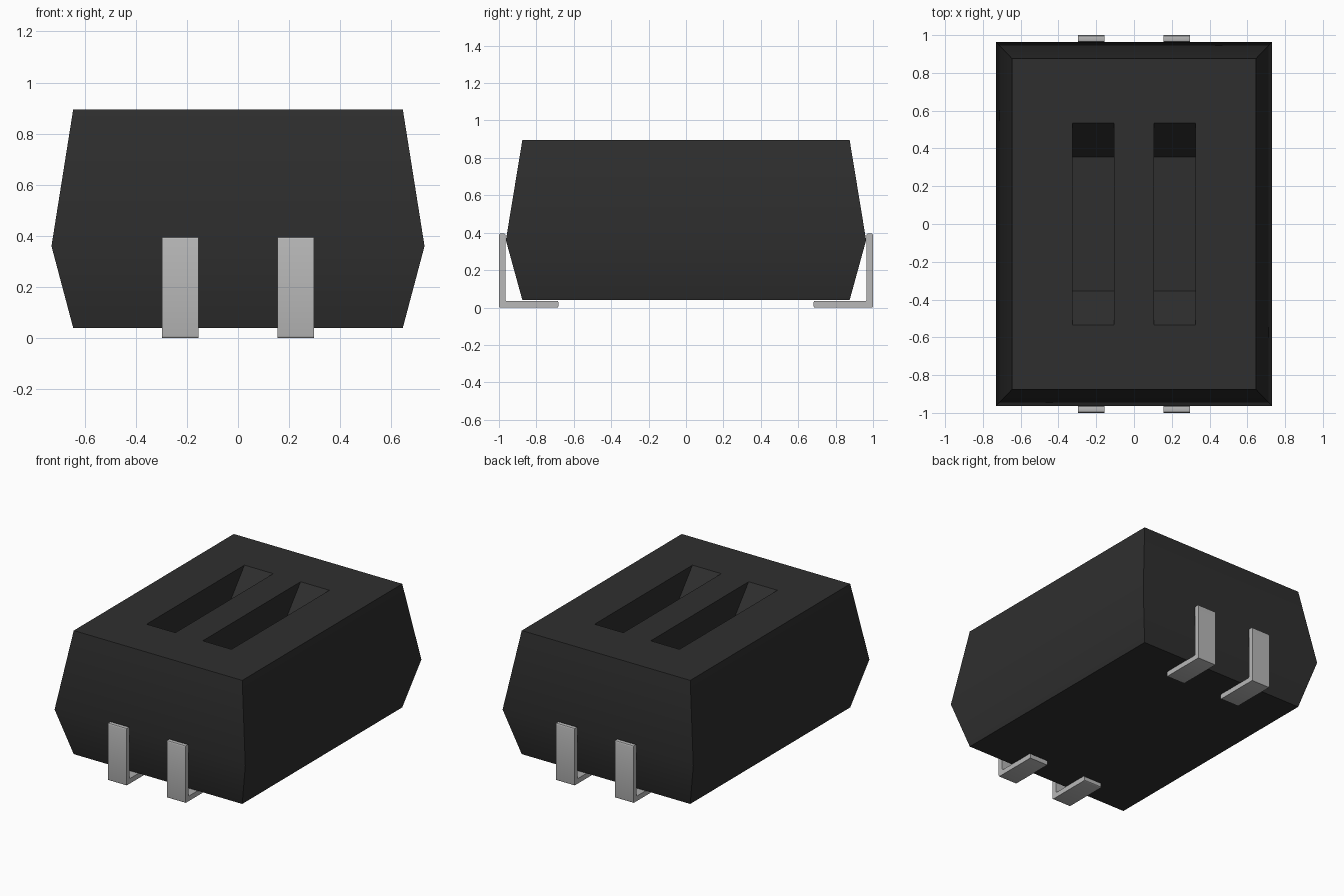
import bpy, bmesh, math

cube = bpy.data.objects.get("Cube")
if cube:
    bpy.data.objects.remove(cube, do_unlink=True)


def material(name, value, roughness):
    m = bpy.data.materials.new(name)
    m.use_nodes = True
    m.diffuse_color = (value, value, value, 1)
    shader = m.node_tree.nodes["Principled BSDF"]
    shader.inputs["Base Color"].default_value = m.diffuse_color
    shader.inputs["Roughness"].default_value = roughness
    return m


black = material("black plastic", 0.028, 0.6)
silver = material("silver metal", 0.48, 0.4)


def add_object(name, bm, mat):
    bmesh.ops.recalc_face_normals(bm, faces=bm.faces)
    mesh = bpy.data.meshes.new(name)
    bm.to_mesh(mesh)
    bm.free()
    mesh.materials.append(mat)
    ob = bpy.data.objects.new(name, mesh)
    bpy.context.collection.objects.link(ob)
    return ob


def smooth(ob):
    bpy.ops.object.select_all(action='DESELECT')
    ob.select_set(True)
    bpy.context.view_layer.objects.active = ob
    bpy.ops.object.shade_smooth_by_angle(angle=math.radians(30))


def apply_modifiers(ob):
    graph = bpy.context.evaluated_depsgraph_get()
    ob.data = bpy.data.meshes.new_from_object(ob.evaluated_get(graph))
    ob.modifiers.clear()


def prism(name, profile, x0, x1, mat):
    """Extrude a (y, z) outline along x."""
    bm = bmesh.new()
    face = bm.faces.new([bm.verts.new((x0, y, z)) for y, z in profile])
    new = bmesh.ops.extrude_face_region(bm, geom=[face])["geom"]
    bmesh.ops.translate(bm, vec=(x1 - x0, 0, 0),
                        verts=[g for g in new if isinstance(g, bmesh.types.BMVert)])
    return add_object(name, bm, mat)


# Housing: three stacked rectangles, widest at the mould line
bm = bmesh.new()
rings = []
for hx, hy, z in [(0.645, 0.875, 0.04), (0.73, 0.963, 0.36), (0.645, 0.875, 0.895)]:
    rings.append([bm.verts.new((sx * hx, sy * hy, z))
                  for sx, sy in ((-1, -1), (1, -1), (1, 1), (-1, 1))])
for low, high in zip(rings, rings[1:]):
    for i in range(4):
        j = (i + 1) % 4
        bm.faces.new((low[i], low[j], high[j], high[i]))
bm.faces.new(rings[0][::-1])
bm.faces.new(rings[-1])
housing = add_object("housing", bm, black)

# Two switch slots with sloping ends, cut into the top
slot = [(-0.355, 0.675), (0.355, 0.675), (0.535, 0.895),
        (0.535, 1.0), (-0.535, 1.0), (-0.535, 0.895)]
cutters = []
for x in (-0.215, 0.215):
    cutter = prism("slot_cutter", slot, x - 0.11, x + 0.11, black)
    cutter.hide_render = True
    mod = housing.modifiers.new("slot", 'BOOLEAN')
    mod.operation = 'DIFFERENCE'
    mod.solver = 'EXACT'
    mod.object = cutter
    cutters.append(cutter)
apply_modifiers(housing)
for cutter in cutters:
    bpy.data.objects.remove(cutter, do_unlink=True)
smooth(housing)

# Four L-shaped solder leads, front and back
lead = [(1.0, 0.0), (1.0, 0.395), (0.965, 0.395),
        (0.965, 0.035), (0.682, 0.035), (0.682, 0.0)]
for side, sy in (("front", -1), ("back", 1)):
    for hand, x in (("right", -0.226), ("left", 0.226)):
        ob = prism(f"{side}_{hand}_lead", [(sy * y, z) for y, z in lead],
                   x - 0.071, x + 0.071, silver)
        # Soften only the edges running across the lead
        bm = bmesh.new()
        bm.from_mesh(ob.data)
        edges = [e for e in bm.edges
                 if abs(e.verts[0].co.x - e.verts[1].co.x) > 0.1]
        bmesh.ops.bevel(bm, geom=edges, offset=0.008, segments=3,
                        profile=0.5, affect='EDGES')
        bm.to_mesh(ob.data)
        bm.free()
        smooth(ob)
